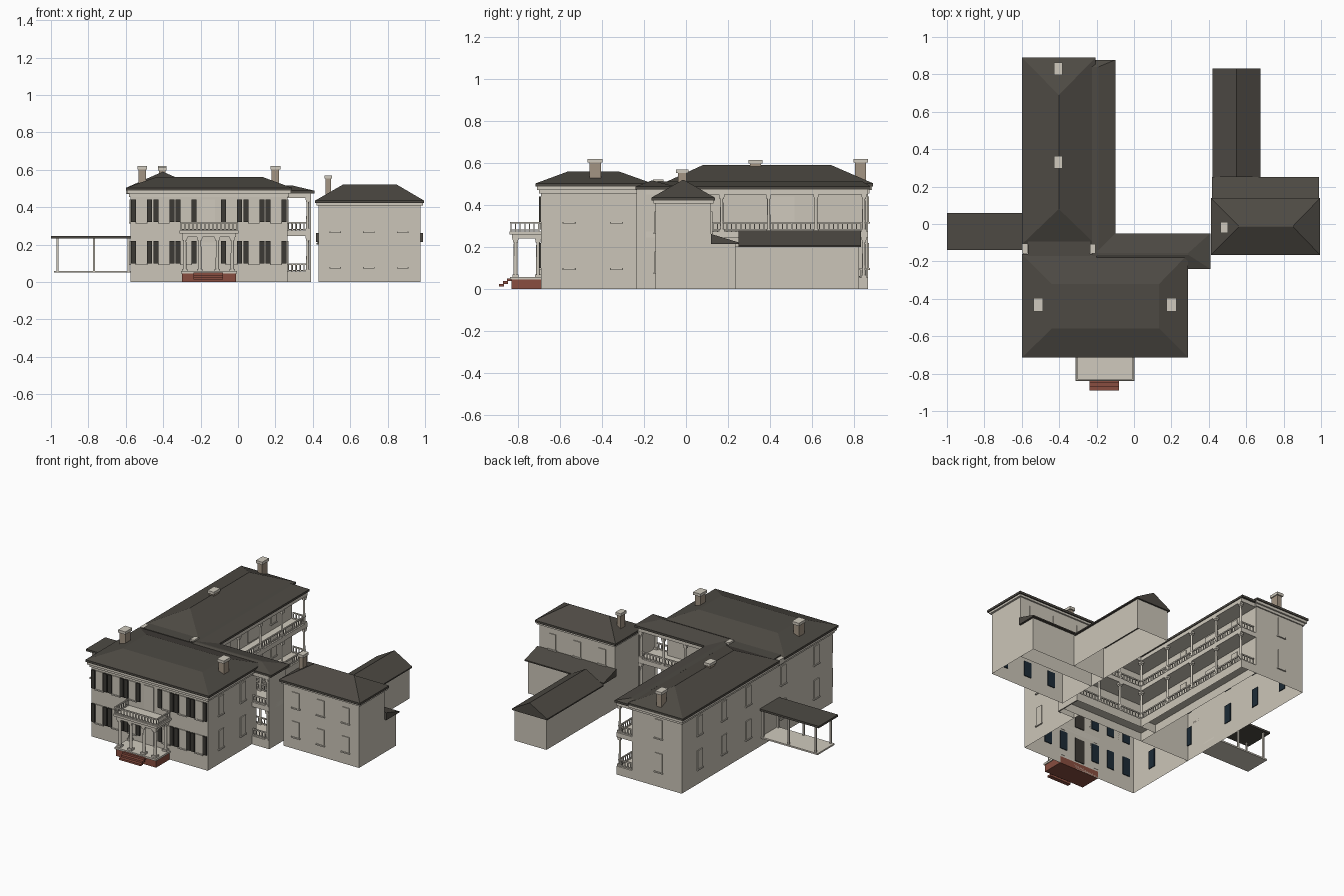
import bpy, bmesh
from mathutils import Matrix, Vector

if "Cube" in bpy.data.objects:
    bpy.data.objects.remove(bpy.data.objects["Cube"])


def material(name, *rgb):
    mat = bpy.data.materials.new(name)
    mat.use_nodes = True
    mat.diffuse_color = (*rgb, 1)
    mat.node_tree.nodes["Principled BSDF"].inputs["Base Color"].default_value = (*rgb, 1)
    return mat


WALL = material("cream wall", .6, .56, .48)
TRIM = material("pale trim", .63, .59, .51)
ROOF = material("dark roof", .075, .068, .057)
SHUTTER = material("charcoal shutter", .045, .042, .036)
BRICK = material("red brick", .25, .075, .05)
STONE = material("tan chimney", .37, .3, .23)
GLASS = material("navy glass", .012, .024, .037)


def finish(name, mat, bm):
    mesh = bpy.data.meshes.new(name)
    bm.to_mesh(mesh)
    bm.free()
    mesh.materials.append(mat)
    obj = bpy.data.objects.new(name, mesh)
    bpy.context.collection.objects.link(obj)
    return obj


def add_box(bm, x0, x1, y0, y1, z0, z1):
    size = Vector((x1 - x0, y1 - y0, z1 - z0))
    centre = Vector((x0 + x1, y0 + y1, z0 + z1)) / 2
    made = bmesh.ops.create_cube(bm, matrix=Matrix.Translation(centre) @ Matrix.Diagonal((*size, 1)))
    return made["verts"]


def boxes(name, mat, *items):
    bm = bmesh.new()
    for item in items:
        add_box(bm, *item)
    return finish(name, mat, bm)


def shell(name, x0, x1, y0, y1, top):
    """Walls and ceiling with an open underside."""
    bm = bmesh.new()
    add_box(bm, x0, x1, y0, y1, 0, top)
    bmesh.ops.delete(bm, geom=[f for f in bm.faces if f.normal.z < -.5], context="FACES_ONLY")
    return finish(name, WALL, bm)


def roof(name, eave, top, low, high, lip=.014):
    """Sloped roof between two rectangles (x0, x1, y0, y1) over a thin fascia."""
    bm = bmesh.new()
    rings = []
    for (x0, x1, y0, y1), z in ((eave, low - lip), (eave, low), (top, high)):
        corners = ((x0, y0), (x1, y0), (x1, y1), (x0, y1))
        rings.append([bm.verts.new((x, y, z)) for x, y in corners])
    for a, b in zip(rings, rings[1:]):
        for i in range(4):
            j = (i + 1) % 4
            bm.faces.new((a[i], a[j], b[j], b[i]))
    bm.faces.new(rings[0][::-1])
    bm.faces.new(rings[-1])
    bmesh.ops.remove_doubles(bm, verts=bm.verts, dist=.0001)
    return finish(name, ROOF, bm)


def plates(name, mat, axis, plane, out, spots, half, levels, thick=.005):
    """Thin panels on a wall facing along an axis; out is signed depth."""
    items = []
    lo, hi = sorted((plane, plane + out * thick))
    for s in spots:
        for z0, z1 in levels:
            span = (s - half, s + half)
            items.append((lo, hi, *span, z0, z1) if axis == "x" else (*span, lo, hi, z0, z1))
    return boxes(name, mat, *items)


def windows(name, axis, plane, out, spots, levels, half=.026):
    plates(name + "_window_panels", WALL, axis, plane, out, spots, half, levels)
    plates(name + "_inner_glass", GLASS, axis, plane, -out, spots, half, levels)
    sills = [(z0 - .008, z0) for z0, _ in levels]
    plates(name + "_sills", TRIM, axis, plane, out, spots, half + .005, sills, .009)


def columns(name, spots, z0, z1, radius=.008):
    bm = bmesh.new()
    for x, y in spots:
        at = Matrix.Translation((x, y, (z0 + z1) / 2))
        bmesh.ops.create_cone(bm, cap_ends=True, segments=10, radius1=radius,
                              radius2=radius * .85, depth=z1 - z0, matrix=at)
        for z, w, h in ((z0, 1.5, .012), (z1 - .012, 1.5, .012), (z1 - .022, 1.2, .01)):
            r = radius * w
            add_box(bm, x - r, x + r, y - r, y + r, z, z + h)
    obj = finish(name, TRIM, bm)
    for face in obj.data.polygons:
        face.use_smooth = len(face.vertices) == 4 and abs(face.normal.z) < .1 and face.area > radius * z0 * .05
    obj.data.set_sharp_from_angle(angle=.7)
    return obj


def railing(name, path, z, height=.045):
    bm = bmesh.new()
    for (xa, ya), (xb, yb) in zip(path, path[1:]):
        a, b = Vector((xa, ya)), Vector((xb, yb))
        for bottom, h in ((z + .004, .005), (z + height - .008, .008)):
            add_box(bm, min(xa, xb) - .004, max(xa, xb) + .004,
                    min(ya, yb) - .004, max(ya, yb) + .004, bottom, bottom + h)
        count = max(2, round((b - a).length / .022))
        for i in range(count + 1):
            p = a.lerp(b, i / count)
            add_box(bm, p.x - .0025, p.x + .0025, p.y - .0025, p.y + .0025, z, z + height - .004)
    return finish(name, TRIM, bm)


def chimney(name, x, y, wide, deep, z0, z1):
    w, d = wide / 2, deep / 2
    boxes(name + "_shaft", STONE, (x - w, x + w, y - d, y + d, z0, z1 - .015))
    w, d = w + .006, d + .008
    boxes(name + "_cap", TRIM, (x - w, x + w, y - d, y + d, z1 - .018, z1))


# Main block and rear wing
shell("main_walls", -.575, .265, -.69, -.19, .48)
shell("wing_walls", -.575, -.215, -.19, .865, .48)
boxes("main_cornice", TRIM, (-.583, .273, -.698, -.17, .455, .475), (-.594, .284, -.708, -.17, .472, .49))
boxes("wing_cornice", TRIM, (-.583, -.21, -.19, .873, .455, .475), (-.594, -.205, -.19, .884, .472, .49))
roof("main_roof", (-.6, .29, -.715, -.16), (-.44, .135, -.56, -.32), .503, .56)
roof("wing_roof", (-.6, -.205, -.11, .89), (-.402, -.402, .08, .69), .503, .59)
boxes("roof_link", ROOF, (-.568, -.235, -.17, -.09, .48, .51))

# Windows, doors and shutters of the house
FLOORS = ((.1, .22), (.32, .44))
bays = (-.516, -.396, -.278, -.035, .085, .203)
windows("front", "y", -.69, -1, bays, FLOORS)
sides = [b + s * .043 for b in bays for s in (-1, 1)]
plates("front_shutters", SHUTTER, "y", -.69, -1, sides, .0135, FLOORS, .009)
windows("east", "x", .265, 1, (-.555, -.33), FLOORS)
windows("west", "x", -.575, -1, (-.52, -.18, .18, .43, .68), FLOORS)
windows("wing_end", "y", .865, 1, (-.41,), FLOORS)
windows("courtyard", "x", -.215, 1, (.2, .67), FLOORS)
DOORS = ((.055, .21), (.285, .44))
plates("courtyard_doors", TRIM, "x", -.215, 1, (.46,), .055, DOORS)
plates("entrance_doors", TRIM, "y", -.69, -1, (-.157,), .035, DOORS)
plates("entrance_door_backs", SHUTTER, "y", -.69, 1, (-.157,), .035, DOORS)

# Two-storey gallery around the courtyard
shell("wing_gallery_base", -.215, -.105, -.06, .865, .055)
shell("court_gallery_base", -.215, .39, -.19, -.06, .055)
shell("end_gallery_base", .265, .39, -.235, -.19, .055)
for label, z0, z1 in (("deck", .245, .275), ("beam", .45, .475)):
    boxes("gallery_" + label, TRIM, (-.215, -.105, -.07, .865, z0, z1),
          (-.215, .39, -.19, -.06, z0, z1), (.265, .39, -.235, -.19, z0, z1))
boxes("gallery_end_wall", WALL, (.382, .39, -.235, -.06, 0, .475))
posts = [(-.115, y) for y in (.17, .393, .618, .845)]
posts += [(x, -.07) for x in (-.115, .05, .21, .372)] + [(.372, -.225)]
for level, z0, z1 in (("lower", .055, .245), ("upper", .275, .45)):
    columns(level + "_gallery_columns", posts, z0, z1)
    railing(level + "_court_railing", [(-.2, .855), (-.115, .855), (-.115, -.07), (.375, -.07)], z0)
    railing(level + "_end_railing", [(.27, -.225), (.375, -.225)], z0)
roof("wing_gallery_roof", (-.225, -.1, -.17, .878), (-.225, -.19, -.17, .84), .488, .512)
roof("court_gallery_roof", (-.2, .408, -.24, -.05), (-.2, .29, -.165, -.155), .488, .516)

# Front portico with brick base and steps
boxes("portico_base", BRICK, (-.3, -.01, -.83, -.69, 0, .046))
boxes("portico_floor", TRIM, (-.305, -.005, -.837, -.69, .046, .058))
boxes("front_steps", BRICK, *[(-.237, -.08, -.89 + i * .02, -.865 + i * .02, .014 + i * .012, .026 + i * .012)
                              for i in range(3)])
columns("portico_columns", [(x, -.81) for x in (-.285, -.205, -.11, -.03)], .058, .245, .01)
columns("portico_wall_columns", [(x, -.703) for x in (-.285, -.03)], .058, .245, .01)
boxes("portico_entablature", TRIM, (-.3, -.012, -.828, -.69, .24, .262), (-.312, .002, -.84, -.69, .26, .275))
railing("portico_railing", [(-.305, -.7), (-.305, -.832), (-.005, -.832), (-.005, -.7)], .275)

# Side porch
boxes("side_porch_floor", TRIM, (-.985, -.575, -.125, .05, .05, .06))
boxes("side_porch_roof", ROOF, (-1, -.575, -.14, .06, .233, .246))
boxes("side_porch_posts", TRIM, *[(x - .005, x + .005, y - .005, y + .005, .06, .235)
                                  for x in (-.965, -.77, -.585) for y in (-.115, .04)])

# Outbuilding with lean-to and gabled rear wing
shell("outbuilding_walls", .43, .975, -.145, .12, .43)
boxes("outbuilding_cornice", TRIM, (.42, .988, -.155, .13, .408, .425))
roof("outbuilding_roof", (.412, .995, -.165, .138), (.56, .85, -.015, -.011), .435, .52)
ROWS = ((.08, .18), (.27, .37))
windows("outbuilding_front", "y", -.145, -1, (.52, .7, .88), ROWS)
windows("outbuilding_back", "y", .12, 1, (.52, .7, .88), ROWS[1:])
shell("lean_to_walls", .43, .975, .12, .235, .215)
roof("lean_to_roof", (.418, .988, .12, .252), (.418, .988, .12, .121), .222, .262, .008)
shell("rear_wing_walls", .432, .662, .235, .822, .205)
roof("rear_wing_roof", (.42, .675, .25, .832), (.547, .547, .25, .832), .208, .28, .008)
plates("rear_gable", WALL, "y", .822, 1, (.547,), .06, ((.2, .215),))

# Chimneys
chimney("west_chimney", -.512, -.432, .04, .055, .5, .62)
chimney("east_chimney", .2, -.432, .04, .055, .5, .62)
chimney("wing_middle_chimney", -.405, .33, .034, .052, .55, .615)
chimney("wing_end_chimney", -.405, .83, .034, .052, .48, .62)
chimney("outbuilding_chimney", .483, -.018, .028, .042, .43, .57)
boxes("valley_blocks", TRIM, (-.598, -.57, -.158, -.108, .47, .505), (-.235, -.207, -.158, -.108, .49, .522))
